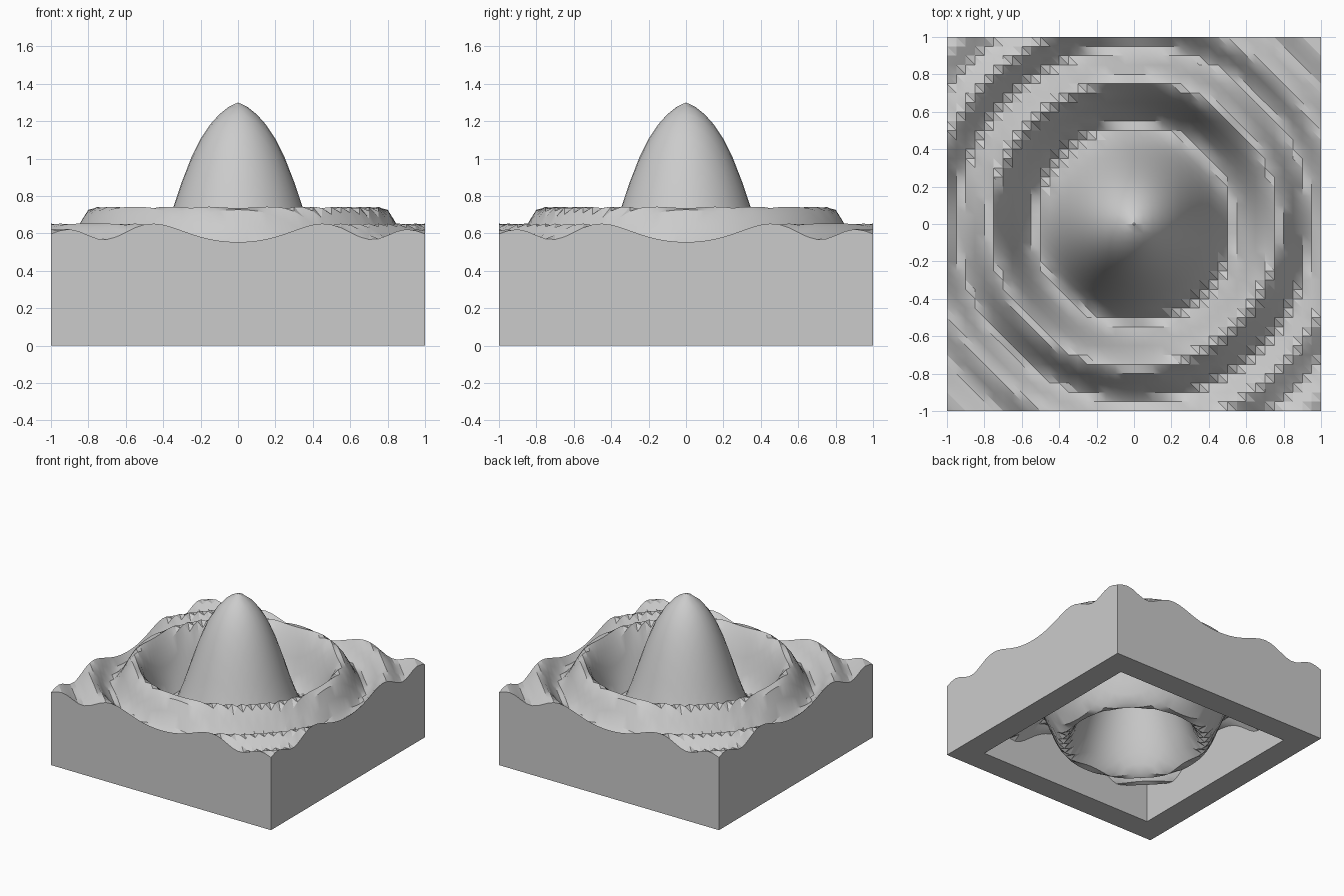
import bpy, bmesh, math

STEP = 0.05        # grid spacing of the rippled surface
ROOF = 0.30        # vertical thickness of the rippled roof
OUTER, INNER = 20, 16   # half sizes in grid cells: block and hollow


def ripple(x, y):
    """Height of a damped circular wave with a tall central peak."""
    r = math.hypot(x, y)
    return 0.6 + 0.7 * math.cos(10.3 * r * r) * math.exp(-2.27 * r ** 1.4)


def sheet(bm, half, drop, flip):
    """Triangulated wave sheet with walls down to the ground; returns the rim edges."""
    span = range(-half, half + 1)
    grid = {(i, j): bm.verts.new((i * STEP, j * STEP, ripple(i * STEP, j * STEP) - drop))
            for i in span for j in span}
    for i in range(-half, half):
        for j in range(-half, half):
            a, b = grid[i, j], grid[i + 1, j]
            c, d = grid[i + 1, j + 1], grid[i, j + 1]
            for tri in ((a, b, d), (b, c, d)):
                bm.faces.new(tri[::-1] if flip else tri)
    # straight walls below the boundary
    border = [e for v in grid.values() for e in v.link_edges if e.is_boundary]
    border = list(dict.fromkeys(border))
    ext = bmesh.ops.extrude_edge_only(bm, edges=border)["geom"]
    for v in ext:
        if isinstance(v, bmesh.types.BMVert):
            v.co.z = 0
    return [e for e in ext if isinstance(e, bmesh.types.BMEdge)
            and all(v.co.z == 0 for v in e.verts)]


# Remove the default cube
cube = bpy.data.objects.get("Cube")
if cube:
    bpy.data.objects.remove(cube, do_unlink=True)

# Solid block: rippled top, hollow underside
bm = bmesh.new()
sheet(bm, OUTER, 0, False)
sheet(bm, INNER, ROOF, True)

# Flat foot of the four walls, as mitred quads
a, b = OUTER * STEP, INNER * STEP
corners = [(-1, -1), (1, -1), (1, 1), (-1, 1)]
outer = [bm.verts.new((a * x, a * y, 0)) for x, y in corners]
inner = [bm.verts.new((b * x, b * y, 0)) for x, y in corners]
for k in range(4):
    n = (k + 1) % 4
    bm.faces.new((outer[n], outer[k], inner[k], inner[n]))
bmesh.ops.remove_doubles(bm, verts=bm.verts, dist=0.0001)

# Turn every wall outwards from the solid
for f in bm.faces:
    f.normal_update()
    c = f.calc_center_median()
    if abs(f.normal.z) < 0.001:
        reach = max(abs(c.x), abs(c.y))
        facing = f.normal.x * c.x + f.normal.y * c.y
        if (facing > 0) != (reach > (a + b) / 2):
            f.normal_flip()

mesh = bpy.data.meshes.new("ripple_block")
bm.to_mesh(mesh)
bm.free()
block = bpy.data.objects.new("ripple_block", mesh)
bpy.context.collection.objects.link(block)

# Plain grey material
grey = bpy.data.materials.new("plain_grey")
grey.use_nodes = True
colour = (0.6, 0.6, 0.6, 1)
grey.diffuse_color = colour
for node in grey.node_tree.nodes:
    if node.type == "BSDF_PRINCIPLED":
        node.inputs["Base Color"].default_value = colour
mesh.materials.append(grey)

# Smooth waves with sharp creases
bpy.ops.object.select_all(action="DESELECT")
block.select_set(True)
bpy.context.view_layer.objects.active = block
bpy.ops.object.shade_smooth_by_angle(angle=math.radians(30))
